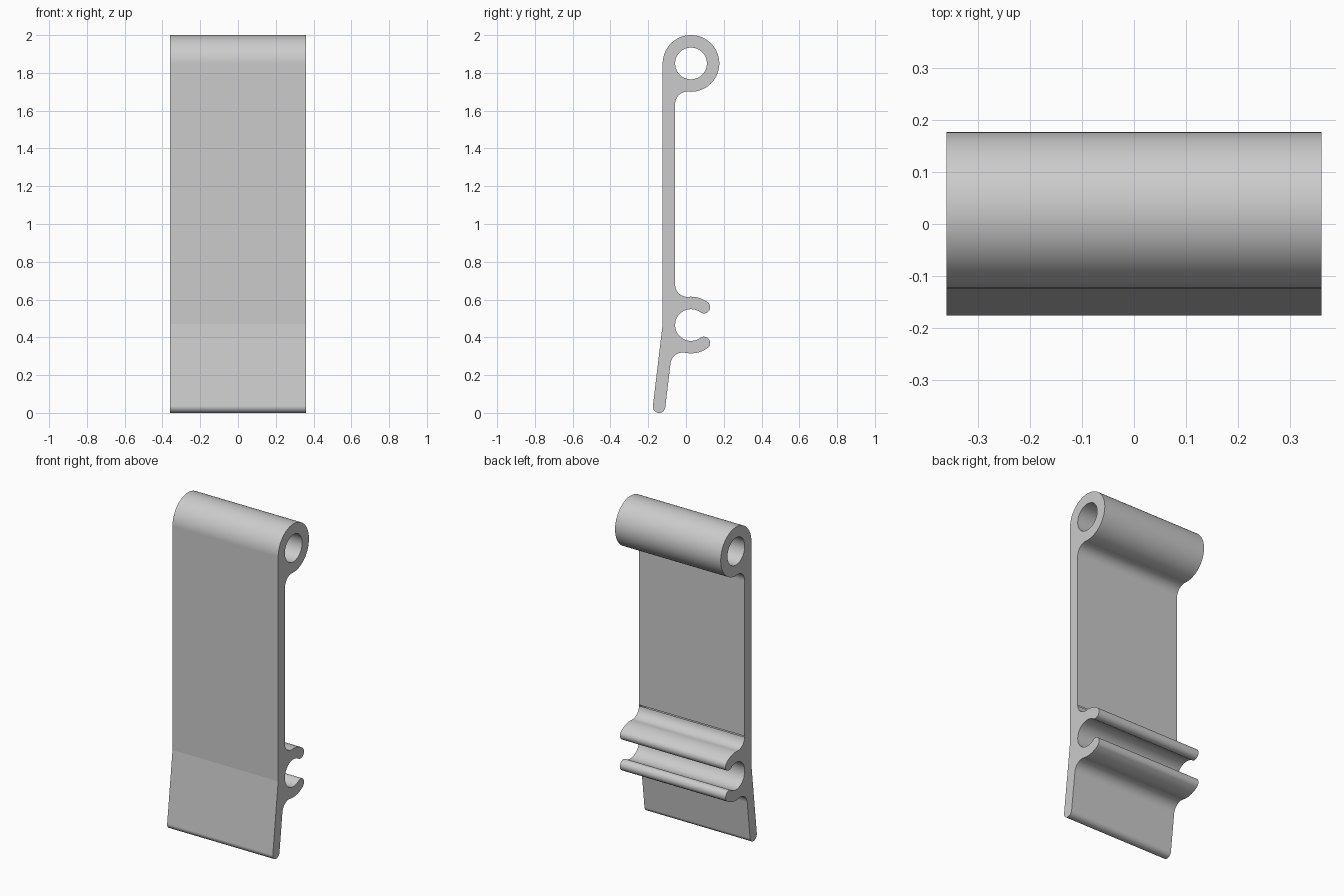
import bpy, bmesh
from math import radians, degrees, sin, cos, atan2, sqrt, ceil
from mathutils import Vector

cube = bpy.data.objects.get("Cube")
if cube:
    bpy.data.objects.remove(cube, do_unlink=True)

HALF_WIDTH = 0.36
OUTER, INNER = 0.15, 0.084        # ring radii
MID, CAP = 0.117, 0.033           # centre line and half thickness of the walls
FILLET = 0.065
OPENING = 54                      # half angle of the clip mouth

barrel = Vector((0.0265, 1.85))   # (y, z) of the closed ring
clip = Vector((0.0265, 0.465))    # (y, z) of the open ring
tip = Vector((-0.1425, 0.033))    # (y, z) of the rounded lower end
bend = Vector((barrel.x - OUTER, 0.47))


def polar(angle, radius=1.0):
    return Vector((cos(radians(angle)), sin(radians(angle)))) * radius


def arc(centre, radius, start, end):
    steps = max(4, ceil(abs(end - start) / 5))
    return [centre + polar(start + (end - start) * i / steps, radius)
            for i in range(steps + 1)]


# Fillets between the straight plate and both rings
fillet_y = bend.x + 2 * CAP + FILLET
reach = OUTER + FILLET
side = fillet_y - barrel.x
drop = sqrt(reach ** 2 - side ** 2)
lean = degrees(atan2(-side, drop))
upper_fillet = Vector((fillet_y, barrel.y - drop))
middle_fillet = Vector((fillet_y, clip.y + drop))

# Slant of the lower flap, tangent to its rounded end
run = bend - tip
slant = degrees(atan2(run.x, run.y)) + degrees(CAP / run.length)
back, along = polar(-slant), polar(90 - slant)
w = tip + back * (CAP + FILLET) - clip
half = w.dot(along)
lower_fillet = clip + w + along * (-half + sqrt(half ** 2 - w.length_squared + reach ** 2))
if lower_fillet.y > clip.y:
    lower_fillet = clip + w + along * (-half - sqrt(half ** 2 - w.length_squared + reach ** 2))
toward = lower_fillet - clip
phi = degrees(atan2(toward.y, toward.x))

# Outline of the whole section
outline = (
    arc(barrel, OUTER, 180, -90 - lean)
    + arc(upper_fillet, FILLET, 90 - lean, 180)
    + arc(middle_fillet, FILLET, 180, 270 + lean)
    + arc(clip, OUTER, 90 + lean, OPENING)
    + arc(clip + polar(OPENING, MID), CAP, OPENING, OPENING - 180)
    + arc(clip, INNER, OPENING, 360 - OPENING)
    + arc(clip + polar(-OPENING, MID), CAP, 180 - OPENING, -OPENING)
    + arc(clip, OUTER, -OPENING, phi)
    + arc(lower_fillet, FILLET, phi + 180, 180 - slant)
    + arc(tip, CAP, -slant, -slant - 180)
    + [bend]
)
hole = arc(barrel, INNER, 0, 360)[:-1]

# Fill the section and extrude it across the width
bm = bmesh.new()
for loop in (outline, hole):
    verts = [bm.verts.new((-HALF_WIDTH, p.x, p.y)) for p in loop]
    for a, b in zip(verts, verts[1:] + verts[:1]):
        bm.edges.new((a, b))
bmesh.ops.remove_doubles(bm, verts=bm.verts[:], dist=0.0005)
bmesh.ops.triangle_fill(bm, edges=bm.edges[:], use_beauty=True, normal=(1, 0, 0))
result = bmesh.ops.extrude_face_region(bm, geom=bm.faces[:])
moved = [g for g in result["geom"] if isinstance(g, bmesh.types.BMVert)]
bmesh.ops.translate(bm, verts=moved, vec=(2 * HALF_WIDTH, 0, 0))
bmesh.ops.recalc_face_normals(bm, faces=bm.faces[:])

# Keep the crease where the flap begins
for e in bm.edges:
    if all((Vector(v.co.yz) - bend).length < 0.001 for v in e.verts):
        e.smooth = False

mesh = bpy.data.meshes.new("hinge_clip")
bm.to_mesh(mesh)
bm.free()
bracket = bpy.data.objects.new("hinge_clip", mesh)
bpy.context.collection.objects.link(bracket)

# Colour
grey = bpy.data.materials.new("light_grey")
grey.use_nodes = True
colour = (0.6, 0.6, 0.6, 1)
grey.diffuse_color = colour
grey.node_tree.nodes["Principled BSDF"].inputs["Base Color"].default_value = colour
mesh.materials.append(grey)

# Smooth curves with flat plates and sharp rims
bpy.ops.object.select_all(action="DESELECT")
bracket.select_set(True)
bpy.context.view_layer.objects.active = bracket
bpy.ops.object.shade_smooth_by_angle(angle=radians(30), keep_sharp_edges=True)
weighted = bracket.modifiers.new("flat_plates", "WEIGHTED_NORMAL")
weighted.keep_sharp = True
